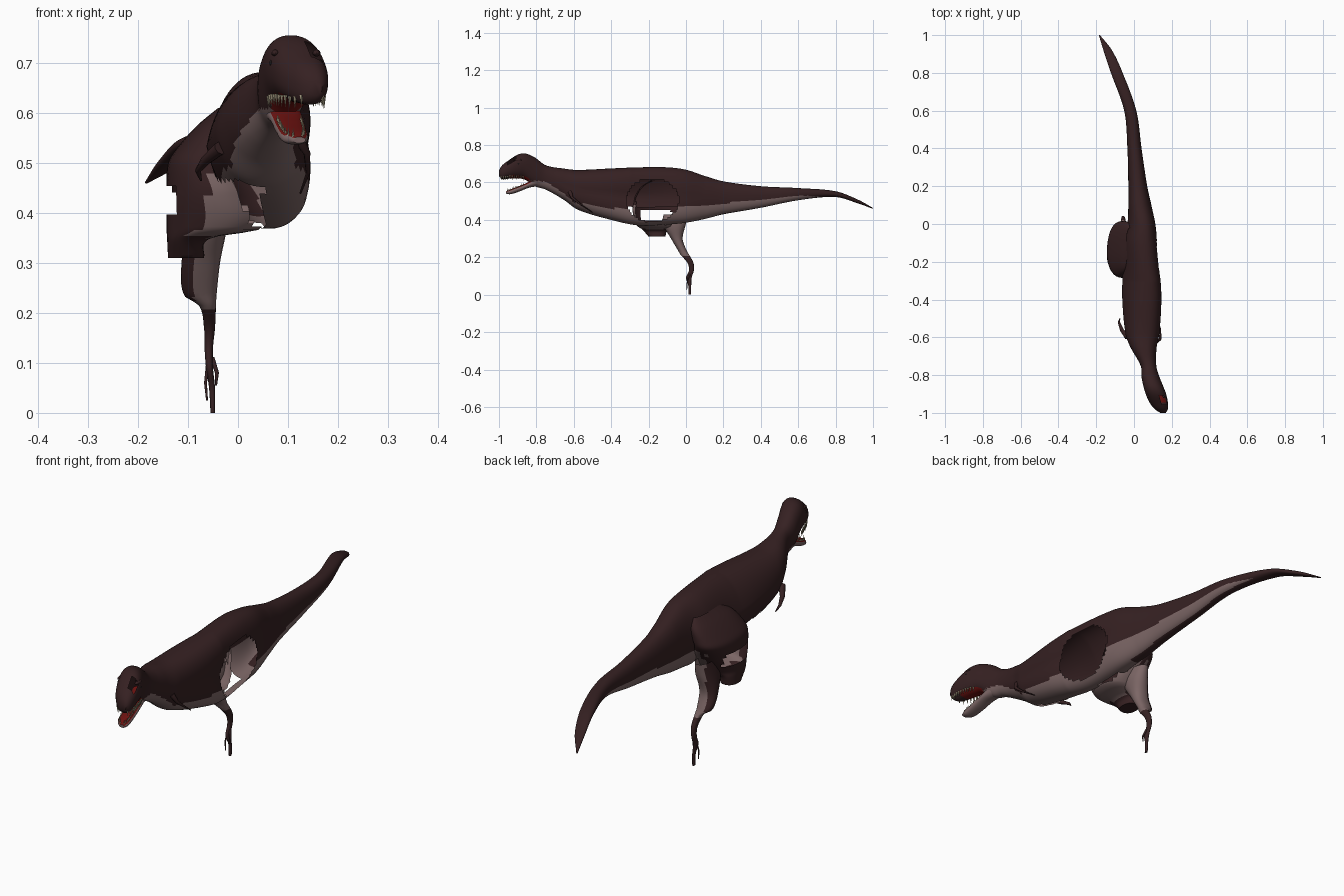
import bpy, bmesh, math
from mathutils import Vector, Matrix

cube = bpy.data.objects.get("Cube")
if cube:
    bpy.data.objects.remove(cube)


def material(name, r, g, b):
    m = bpy.data.materials.new(name)
    m.use_nodes = True
    m.diffuse_color = (r, g, b, 1)
    m.node_tree.nodes["Principled BSDF"].inputs["Base Color"].default_value = (r, g, b, 1)
    return m


MATS = [material("dark hide", .036, .0148, .0158),
        material("pale hide", .2, .133, .131),
        material("mouth red", .15, .006, .005),
        material("ivory", .48, .42, .28),
        material("eye black", .01, .008, .008)]
DARK, PALE, RED, IVORY, BLACK = range(len(MATS))


def finish(name, bm):
    mesh = bpy.data.meshes.new(name)
    bm.to_mesh(mesh)
    bm.free()
    for m in MATS:
        mesh.materials.append(m)
    ob = bpy.data.objects.new(name, mesh)
    bpy.context.collection.objects.link(ob)
    bpy.ops.object.select_all(action='DESELECT')
    ob.select_set(True)
    bpy.context.view_layer.objects.active = ob
    bpy.ops.object.shade_smooth_by_angle(angle=math.radians(50))


def sample(rows, t):
    """Smooth interpolation of key rows whose first value is the station."""
    i = max(k for k in range(len(rows) - 1) if rows[k][0] <= t or k == 0)
    a, b = rows[i], rows[i + 1]
    p, q = rows[max(i - 1, 0)], rows[min(i + 2, len(rows) - 1)]
    h = b[0] - a[0]
    u = (t - a[0]) / h
    out = []
    for j in range(1, len(a)):
        da = (b[j] - p[j]) / (b[0] - p[0]) * h
        db = (q[j] - a[j]) / (q[0] - a[0]) * h
        out.append((2*u**3 - 3*u*u + 1) * a[j] + (u**3 - 2*u*u + u) * da
                   + (3*u*u - 2*u**3) * b[j] + (u**3 - u*u) * db)
    return out


def loft(name, rows, place, paint, steps, sides=32, caps=(True, True)):
    """Rounded sections through key rows; paint gives a colour, or None for a gap."""
    bm = bmesh.new()
    rings = []
    for k in range(steps + 1):
        t = rows[0][0] + (rows[-1][0] - rows[0][0]) * k / steps
        lo, hi, low, high = sample(rows, t)
        ring = []
        for s in range(sides):
            ang = math.tau * s / sides
            c, d = math.cos(ang), math.sin(ang)
            c, d = [math.copysign(abs(v) ** .88, v) for v in (c, d)]
            ring.append(bm.verts.new(place(t, (lo + hi) / 2 + c * (hi - lo) / 2,
                                           (low + high) / 2 + d * (high - low) / 2, d)))
        rings.append(ring)
    for r, q in zip(rings, rings[1:]):
        for s in range(sides):
            n = (s + 1) % sides
            bm.faces.new((r[s], r[n], q[n], q[s]))
    for use, ring in zip(caps, (rings[0], rings[-1])):
        if use:
            bm.faces.new(ring)
    bmesh.ops.recalc_face_normals(bm, faces=bm.faces)
    gaps = []
    for f in bm.faces:
        colour = paint(f.calc_center_median(), f.normal)
        if colour is None:
            gaps.append(f)
        else:
            f.material_index = colour
    bmesh.ops.delete(bm, geom=gaps, context='FACES')
    finish(name, bm)


def tube(name, points, radii):
    """Tapered dark limb along a few points."""
    curve = bpy.data.curves.new(name, 'CURVE')
    curve.dimensions = '3D'
    curve.bevel_depth = 1
    curve.bevel_resolution = 2
    curve.use_fill_caps = True
    sp = curve.splines.new('POLY')
    sp.points.add(len(points) - 1)
    for pt, co, r in zip(sp.points, points, radii):
        pt.co = (*co, 1)
        pt.radius = r
    curve.materials.append(MATS[DARK])
    bpy.context.collection.objects.link(bpy.data.objects.new(name, curve))


# body, head and tail: y, x min, x max, z min, z max
BODY = [(-1, .14, .168, .635, .665), (-.985, .115, .178, .618, .69),
        (-.95, .085, .18, .62, .717), (-.9, .062, .17, .622, .749),
        (-.86, .05, .155, .615, .755), (-.81, .04, .135, .58, .735),
        (-.75, .035, .118, .562, .692), (-.65, -.02, .12, .505, .674),
        (-.58, -.045, .133, .455, .667), (-.4, -.062, .14, .40, .675),
        (-.25, -.06, .128, .37, .681), (-.1, -.055, .12, .375, .681),
        (0, -.035, .112, .385, .668), (.1, -.03, .092, .405, .635),
        (.2, -.03, .07, .43, .606), (.4, -.035, .04, .465, .58),
        (.6, -.052, .012, .505, .57), (.8, -.122, -.06, .522, .553),
        (.92, -.162, -.117, .488, .508), (1, -.186, -.18, .459, .464)]
EDGE = [(-.84, .61), (-.75, .605), (-.65, .54), (-.6, .495), (-.4, .462),
        (-.1, .46), (.1, .475), (.3, .50), (.6, .53), (.75, .525), (1, .4)]


def body_place(t, x, z, d):
    lean = max(0, 1 - abs(t + .3) / .4)
    return Vector((x + .035 * abs(d) * lean, t, z))


def body_paint(c, n):
    if c.y < -.84:
        # gap on the left of the snout
        if n.x > .2 and n.z > .5 and -.957 < c.y < -.91:
            return None
        return RED if n.z < -.6 and c.y > -.945 else DARK
    # open left hip
    if n.x > .1 and ((c.y + .18) / .14) ** 2 + ((c.z - .505) / .115) ** 2 < 1:
        return None
    # open lower right of the belly
    if -.57 < c.y < -.05 and c.x < .05 and c.z < min(.465, .52 - 1.05 * c.x):
        return None
    for a, b in zip(EDGE, EDGE[1:]):
        if a[0] <= c.y <= b[0]:
            limit = a[1] + (b[1] - a[1]) * (c.y - a[0]) / (b[0] - a[0])
            tail_keel = c.y > .05 and n.z < -.88
            return PALE if c.z < limit and not tail_keel else DARK
    return DARK


loft("body", BODY, body_place, body_paint, 220, 56)

# lower jaw
JAW = [(-.962, .11, .135, .54, .552), (-.94, .088, .14, .537, .563),
       (-.89, .075, .136, .552, .582), (-.84, .065, .13, .572, .604),
       (-.79, .05, .12, .58, .64)]
loft("lower_jaw", JAW, lambda t, x, z, d: Vector((x, t, z)),
     lambda c, n: RED if n.z > .6 else PALE, 30, 28)

# teeth along both jaws
bm = bmesh.new()
for rows, first, last, down in ((BODY, -.988, -.87, True), (JAW, -.955, -.87, False)):
    for k in range(11):
        y = first + (last - first) * k / 10
        lo, hi, low, high = sample(rows, y)
        for x in (lo + .008, hi - .008):
            z = low + .004 if down else (low + high) / 2 + .012
            turn = Matrix.Rotation(math.pi if down else 0, 4, 'X')
            bmesh.ops.create_cone(bm, segments=6, radius1=.004, radius2=0, depth=.024,
                                  matrix=Matrix.Translation((x, y, z)) @ turn)
for f in bm.faces:
    f.material_index = IVORY
finish("teeth", bm)

# eyes and brow ridges
for side, sign in (("right", -1), ("left", 1)):
    lo, hi, low, high = sample(BODY, -.9)
    for part, reach, z, size, colour in (("eye", .45, .7, (.005, .01, .007), BLACK),
                                         ("brow", .38, .72, (.008, .022, .007), DARK)):
        x = (lo + hi) / 2 + sign * (hi - lo) * reach
        bm = bmesh.new()
        bmesh.ops.create_uvsphere(bm, u_segments=16, v_segments=10, radius=1,
                                  matrix=Matrix.Translation((x, -.9, z)) @ Matrix.Diagonal((*size, 1)))
        for f in bm.faces:
            f.material_index = colour
        finish(side + "_" + part, bm)

# right thigh, an open shell with a pale inside
THIGH = [(.31, -.14, -.068, -.2, -.11), (.35, -.142, -.055, -.235, -.1),
         (.367, -.143, .042, -.26, -.08), (.44, -.143, .042, -.285, -.03),
         (.5, -.14, .0, -.28, .01), (.53, -.122, .0, -.27, .015),
         (.575, -.082, .0, -.24, .01), (.61, -.04, .0, -.19, -.02)]


def thigh_paint(c, n):
    if n.x > .6 and c.z > .375:
        return None
    if n.x < -.6 and .4 < c.z < .455 and -.24 < c.y < -.08:
        return None
    floor = n.z < -.6 and c.z > .352
    return PALE if floor or (c.x > -.06 and c.z < .48) else DARK


def upright(t, x, y, d):
    return Vector((x, y, t))


loft("right_thigh", THIGH, upright, thigh_paint, 48, 36, (True, False))

# right shin tapering to a thin foot
SHIN = [(0, -.055, -.046, .012, .027), (.05, -.058, -.046, .012, .028),
        (.09, -.064, -.05, .0, .03), (.13, -.067, -.05, .016, .042),
        (.17, -.068, -.046, .008, .04), (.215, -.078, -.044, -.03, .016),
        (.235, -.108, -.043, -.042, .004), (.3, -.113, -.036, -.08, -.018),
        (.38, -.1, -.022, -.125, -.0), (.43, -.09, -.03, -.12, .01)]
loft("right_shin", SHIN, upright,
     lambda c, n: PALE if c.z > .21 and c.x > -.085 else DARK, 50, 20, (True, False))

# toes and forelimbs
tube("right_inner_toe", [(-.052, .02, .11), (-.042, .008, .08), (-.044, .006, .055)],
     [.005, .004, .002])
tube("right_outer_toe", [(-.06, .015, .1), (-.065, .006, .06), (-.062, .004, .025)],
     [.004, .003, .002])
tube("right_arm", [(-.035, -.6, .53), (-.065, -.56, .505), (-.08, -.52, .485), (-.074, -.5, .465)],
     [.014, .01, .006, .002])
tube("left_arm", [(.12, -.62, .55), (.138, -.61, .52), (.14, -.56, .48), (.125, -.5, .44)],
     [.012, .007, .004, .002])
